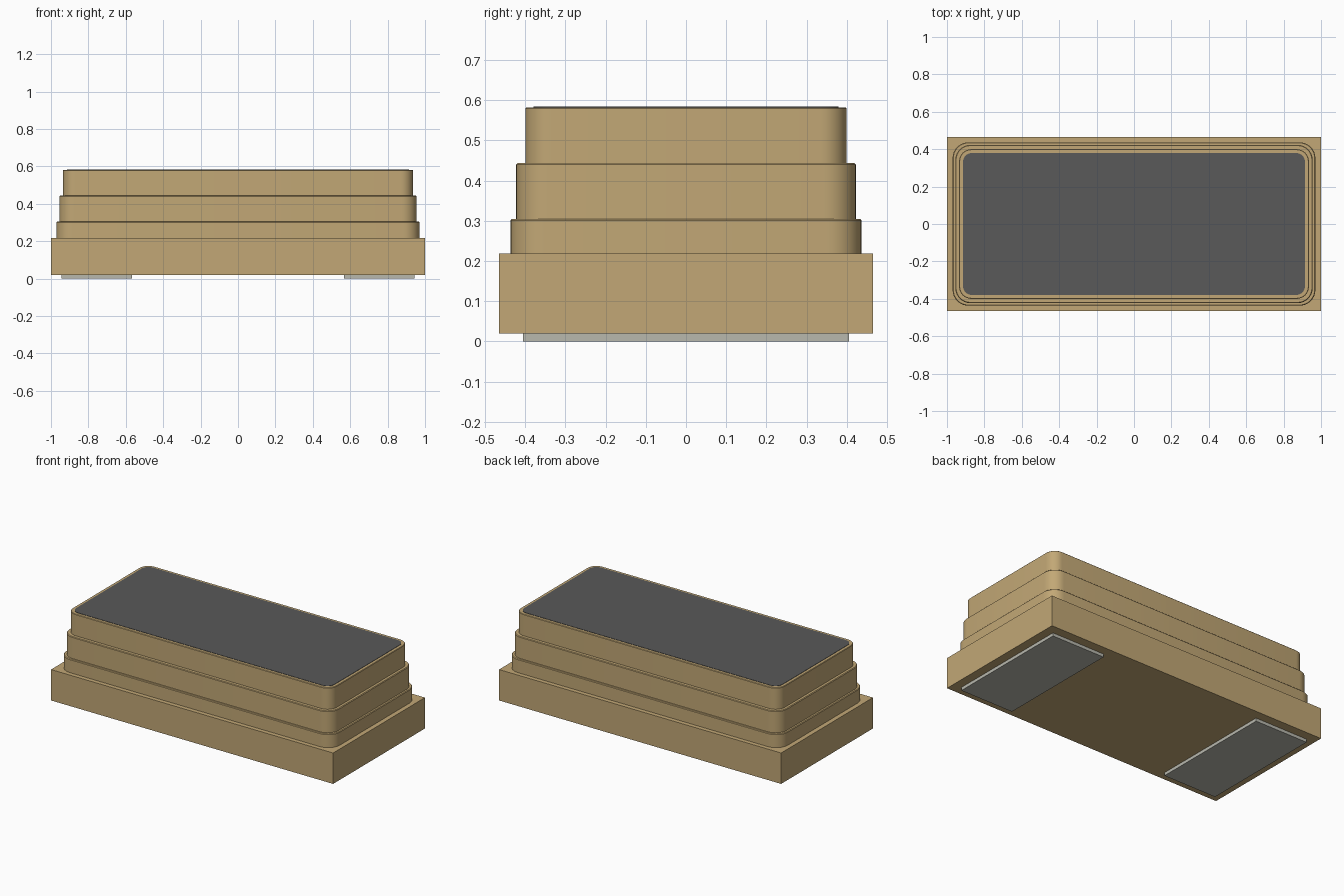
import bpy, bmesh, math

cube = bpy.data.objects.get("Cube")
if cube:
    bpy.data.objects.remove(cube, do_unlink=True)


def material(name, rgb):
    m = bpy.data.materials.new(name)
    m.use_nodes = True
    m.diffuse_color = (*rgb, 1)
    m.node_tree.nodes["Principled BSDF"].inputs["Base Color"].default_value = (*rgb, 1)
    return m


TAN = material("tan ceramic", (0.54, 0.39, 0.18))
DARK = material("dark grey", (0.1, 0.1, 0.1))
SILVER = material("silver metal", (0.48, 0.48, 0.42))


def outline(hx, hy, r, steps=8):
    """Rounded rectangle, counterclockwise."""
    if r == 0:
        return [(hx, hy), (-hx, hy), (-hx, -hy), (hx, -hy)]
    pts = []
    for q, (sx, sy) in enumerate([(1, 1), (-1, 1), (-1, -1), (1, -1)]):
        for i in range(steps + 1):
            a = math.pi / 2 * (q + i / steps)
            pts.append((sx * (hx - r) + r * math.cos(a), sy * (hy - r) + r * math.sin(a)))
    return pts


def block(name, mat, hx, hy, z0, z1, r=0, bevel=0, cx=0):
    """Prism with rounded corners and an optional chamfered top rim."""
    layers = [(0, z0), (0, z1 - bevel)]
    if bevel:
        layers.append((bevel, z1))
    bm = bmesh.new()
    rings = [[bm.verts.new((x + cx, y, z)) for x, y in outline(hx - d, hy - d, max(r - d, 0))]
             for d, z in layers]
    for a, b in zip(rings, rings[1:]):
        for i in range(len(a)):
            j = (i + 1) % len(a)
            bm.faces.new((a[i], a[j], b[j], b[i]))
    bm.faces.new(rings[0][::-1])
    bm.faces.new(rings[-1])
    me = bpy.data.meshes.new(name)
    bm.to_mesh(me)
    bm.free()
    me.materials.append(mat)
    ob = bpy.data.objects.new(name, me)
    bpy.context.collection.objects.link(ob)
    if r:
        bpy.ops.object.select_all(action='DESELECT')
        ob.select_set(True)
        bpy.context.view_layer.objects.active = ob
        bpy.ops.object.shade_smooth_by_angle(angle=math.radians(30))
    return ob


# Square base and three stepped tiers
block("base", TAN, 1, 0.465, 0.02, 0.218)
block("lower_tier", TAN, 0.97, 0.437, 0.218, 0.305, 0.085, 0.004)
block("middle_tier", TAN, 0.955, 0.423, 0.305, 0.444, 0.08, 0.004)
block("upper_tier", TAN, 0.935, 0.4, 0.444, 0.582, 0.065, 0.003)

# Dark cover plate on top
block("cover_plate", DARK, 0.915, 0.38, 0.58, 0.584, 0.05)

# Contact pads underneath
for side, s in (("left", 1), ("right", -1)):
    block(side + "_contact_pad", SILVER, 0.188, 0.406, 0, 0.02, cx=s * 0.755)
